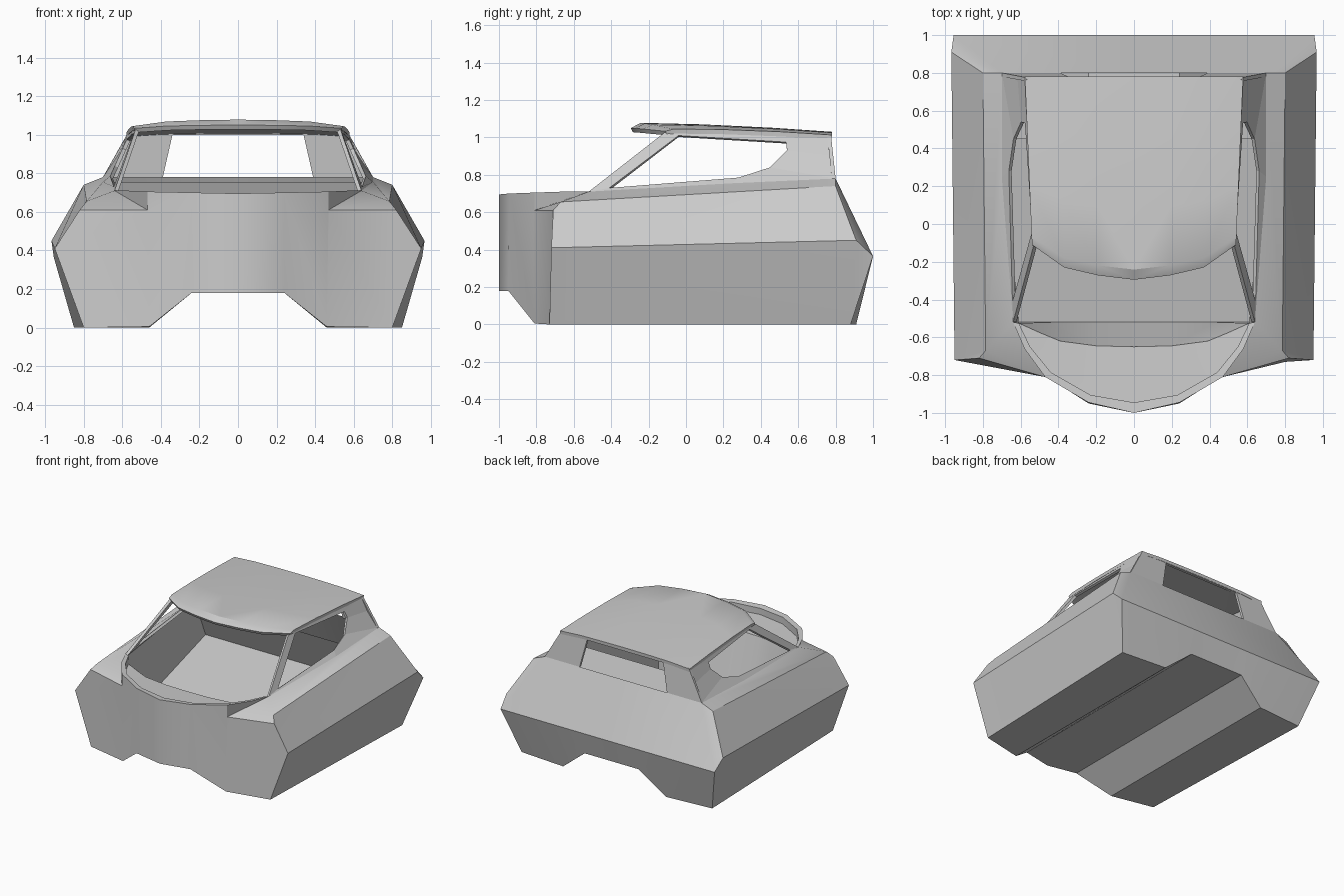
import bpy, bmesh, math
from mathutils import Vector

if "Cube" in bpy.data.objects:
    bpy.data.objects.remove(bpy.data.objects["Cube"])


def part(name, polys, thick=0.0, inward=False, smooth=True):
    """Build right-hand faces, mirror them across x, optionally thicken."""
    bm = bmesh.new()
    for poly in polys:
        bm.faces.new([bm.verts.new(p) for p in poly])
    bmesh.ops.remove_doubles(bm, verts=bm.verts[:], dist=0.002)
    bmesh.ops.recalc_face_normals(bm, faces=bm.faces[:])
    centre = Vector((0, 0, 0.6))
    out = sum(f.normal.dot(f.calc_center_median() - centre) * f.calc_area() for f in bm.faces)
    if (out < 0) != inward:
        bmesh.ops.reverse_faces(bm, faces=bm.faces[:])
    mesh = bpy.data.meshes.new(name)
    bm.to_mesh(mesh)
    bm.free()
    obj = bpy.data.objects.new(name, mesh)
    bpy.context.collection.objects.link(obj)
    bpy.context.view_layer.objects.active = obj
    obj.select_set(True)
    mirror = obj.modifiers.new("mirror", 'MIRROR')
    mirror.use_clip = True
    bpy.ops.object.modifier_apply(modifier="mirror")
    if thick:
        solid = obj.modifiers.new("thickness", 'SOLIDIFY')
        solid.thickness = thick
        solid.offset = -1
        bpy.ops.object.modifier_apply(modifier="thickness")
    if smooth:
        bpy.ops.object.shade_smooth_by_angle(angle=math.radians(28))
    obj.select_set(False)
    return obj


def strips(a, b):
    """Quads between two chains of equal length."""
    return [[a[i], a[i + 1], b[i + 1], b[i]] for i in range(len(a) - 1)]


def on_side(y, z):
    """Point on the slanted side-window plane."""
    sill = .64 + .06 * min(1, max(0, (y + .52) / .6))
    top = .535 + .04 * max(0, y)
    t = (z - .71) / .31
    return (sill + (top - sill) * t, y, z)


# Shared chains: side panel front and rear edges, bottom to top
side_front = [(.80, -.73, 0), (.95, -.72, .41), (.785, -.67, .655), (.64, -.52, .71)]
side_rear = [(.85, .88, .0), (.967, .91, .45), (.80, .80, .74), (.70, .80, .78)]
sill_mid = (.70, .25, .755)
# Nose rim and tunnel profile
rim = [(0, -1, .695), (.24, -.945, .70), (.47, -.81, .705), (.58, -.66, .71), (.64, -.52, .71)]
low_front = [(0, -1, .18), (.24, -.95, .18), (.46, -.81, .005), (.80, -.73, 0)]
low_rear = [(0, .95, .18), (.24, .95, .18), (.46, .91, .0), (.85, .88, .0)]
fender, fender_corner = (.47, -.81, .61), (.82, -.71, .61)
bumper = [(0, 1, .365), (.24, 1, .365), (.46, 1, .365), (.955, 1, .365)]

# Outer body: sides, undertray with tunnel, nose, fender wedges, tail
body = strips(side_front[:3], side_rear[:3]) + strips(low_front, low_rear)
body += [
    [side_front[2], side_rear[2], side_rear[3], sill_mid],
    [side_front[2], sill_mid, side_front[3]],
    [low_front[0], low_front[1], rim[1], rim[0]],
    [low_front[1], low_front[2], fender, rim[2], rim[1]],
    [low_front[2], side_front[0], side_front[1], fender_corner, fender],
    [side_front[1], fender_corner, side_front[2]],
    [fender, fender_corner, side_front[2], side_front[3]],
    [fender, side_front[3], rim[3], rim[2]],
    [(0, .80, .78), side_rear[3], bumper[3], bumper[0]],
    [side_rear[3], side_rear[2], side_rear[1], bumper[3]],
    [side_rear[1], bumper[3], side_rear[0]],
]
body += strips(bumper, low_rear)
part("body_shell", body)

# Cabin interior: inner rim, dashboard, footwell, sloping floor, side walls and bulkhead
rim_in = [(0, -.945, .69), (.23, -.905, .695), (.44, -.785, .70), (.55, -.65, .705), (.61, -.525, .705)]
dash = [(x, y, .64) for x, y, z in rim_in]
dash_back = [(0, -.65, .63), (.20, -.645, .63), (.39, -.62, .63), (.50, -.575, .635), dash[4]]
foot = [(0, -.52, .2), (.20, -.52, .2), (.43, -.52, .2), (.61, -.52, .2)]
floor_r, floor_c = (.71, .60, .42), (0, .60, .42)
bulk_r, bulk_c = (.70, .45, .755), (0, .45, .755)
tub = strips(rim, rim_in) + strips(rim_in, dash) + strips(dash, dash_back)[:3]
tub += [[dash[3], dash[4], dash_back[3]]]
tub += strips(dash_back[:3], foot[:3])
tub += [
    [dash_back[2], dash_back[3], dash_back[4], foot[2]],
    [foot[2], dash_back[4], foot[3]],
    foot + [floor_r, floor_c],
    [foot[3], dash_back[4], rim[4], sill_mid, bulk_r, floor_r],
    [floor_r, floor_c, bulk_c, bulk_r],
]
part("cabin_interior", tub, inward=True)

# Side window frame: slanted panel with a window opening
outer = [(-.52, .71), (-.11, 1.03), (.775, 1.015), (.785, .90), (.80, .78)]
window = [(-.41, .73), (-.04, 1.01), (.535, .975), (.54, .93), (.45, .84), (.28, .785)]
outer_pts = [on_side(*p) for p in outer[:4]] + [side_rear[3], sill_mid]
outer_pts[0] = side_front[3]
window_pts = [on_side(*p) for p in window]
part("side_window_frame", strips(outer_pts + outer_pts[:1], window_pts + window_pts[:1]),
     .02, smooth=False)

# Rear window frame
part("rear_window_frame", [
    [(0, .775, 1.025), (.37, .775, 1.02), (.34, .776, 1.0), (0, .776, 1.0)],
    [(.37, .775, 1.02), on_side(.775, 1.015), side_rear[3], (.39, .80, .78), (.34, .776, 1.0)],
], .02, smooth=False)

# Roof: crowned panel with a curved front lip
columns = [(0, -.295, 0), (.19, -.272, .003), (.37, -.23, .010), (.54, -.11, .034)]
rows = [(0, 1.05), (.05, 1.078), (.35, 1.07), (.7, 1.052), (1, 1.03)]
grid = []
for t, z in rows:
    grid.append([(x * (1 + .07 * t), y + (.78 - y) * t, z - drop * (.5 if t == 0 else 1 - .5 * t))
                 for x, y, drop in columns])
roof = []
for a, b in zip(grid, grid[1:]):
    roof += strips(a, b)
part("roof", roof, .025)
